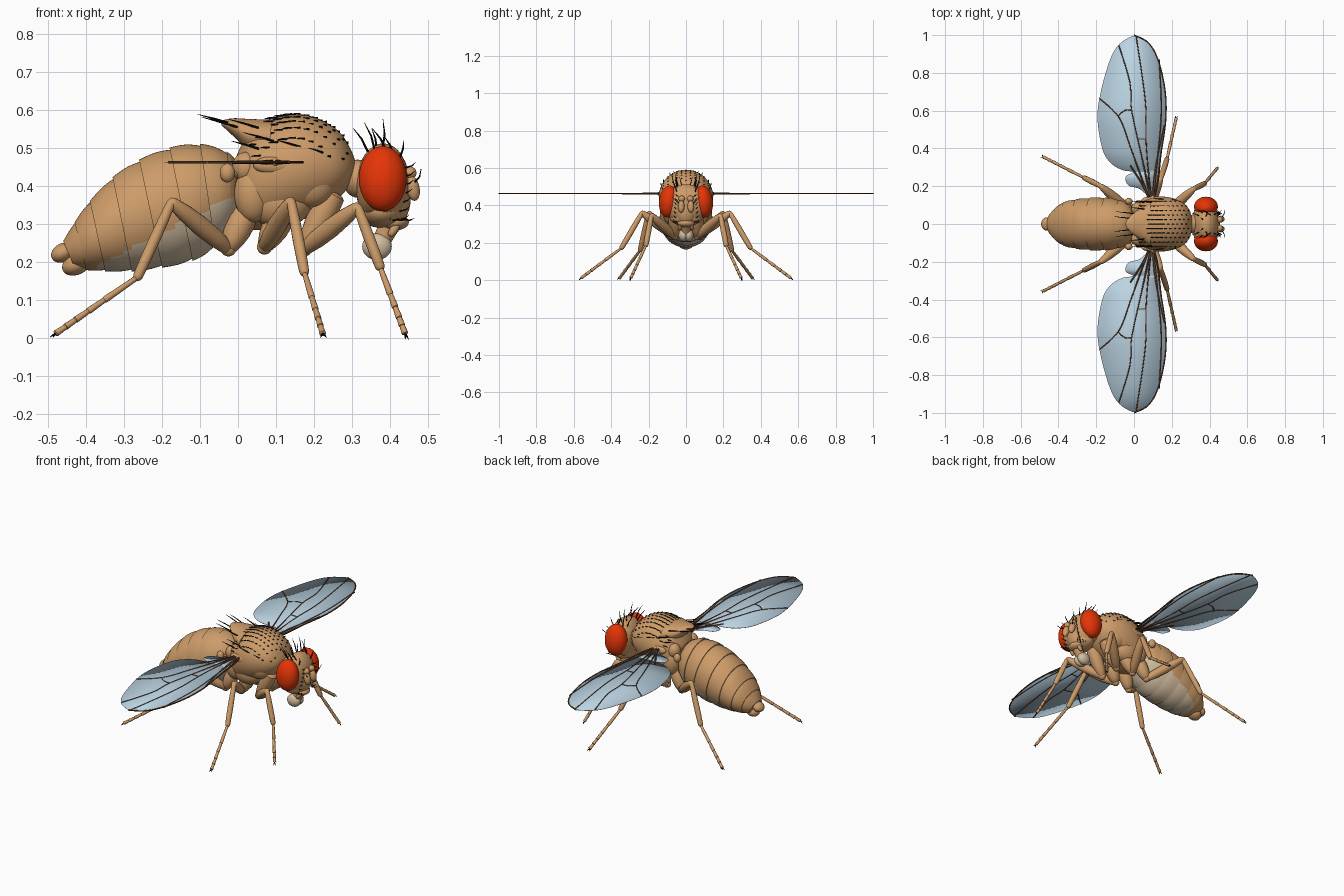
import bpy, bmesh, math, random
from mathutils import Vector, Matrix, Euler
from mathutils.bvhtree import BVHTree

random.seed(4)
if "Cube" in bpy.data.objects:
    bpy.data.objects.remove(bpy.data.objects["Cube"])


def material(name, rgb, rough=0.6):
    m = bpy.data.materials.new(name)
    m.use_nodes = True
    m.diffuse_color = (*rgb, 1)
    node = m.node_tree.nodes["Principled BSDF"]
    node.inputs["Base Color"].default_value = (*rgb, 1)
    node.inputs["Roughness"].default_value = rough
    return m


TAN = material("tan_body", (0.61, 0.33, 0.14))
CREAM = material("cream_belly", (0.66, 0.52, 0.36))
RED = material("red_eye", (0.78, 0.035, 0.002))
WING = material("pale_blue_wing", (0.50, 0.66, 0.77))
VEIN = material("brown_vein", (0.11, 0.045, 0.02))
BLACK = material("black_bristle", (0.006, 0.005, 0.005))
SIDES = ((1, "back"), (-1, "front"))


def finish(bm, name, mats, rule=None, angle=40):
    """Turn a bmesh into a smooth-shaded object."""
    bmesh.ops.recalc_face_normals(bm, faces=bm.faces)
    if rule:
        for f in bm.faces:
            f.material_index = rule(f.calc_center_median())
    me = bpy.data.meshes.new(name)
    bm.to_mesh(me)
    bm.free()
    for m in mats:
        me.materials.append(m)
    me.shade_smooth()
    me.set_sharp_from_angle(angle=math.radians(angle))
    ob = bpy.data.objects.new(name, me)
    bpy.context.scene.collection.objects.link(ob)
    return ob


def spline(pts, n):
    """Catmull-Rom curve through points of any dimension."""
    p = [Vector(q) for q in pts]
    p = [p[0]] + p + [p[-1]]
    out = []
    for a, b, c, d in zip(p, p[1:], p[2:], p[3:]):
        for i in range(n):
            t = i / n
            out.append((b * 2 + (c - a) * t + (a * 2 - b * 5 + c * 4 - d) * t * t
                        + (b * 3 - a - c * 3 + d) * t ** 3) * 0.5)
    return out + [p[-1]]


def loft(bm, rings):
    """Skin a list of point rings and cap both ends."""
    vs = [[bm.verts.new(p) for p in r] for r in rings]
    n = len(vs[0])
    for a, b in zip(vs, vs[1:]):
        for i in range(n):
            j = (i + 1) % n
            bm.faces.new((a[i], a[j], b[j], b[i]))
    bm.faces.new(vs[0])
    bm.faces.new(vs[-1])


def body_ring(s, scale=1, n=64):
    """Ellipse from a section: top x, top z, bottom x, bottom z, half width."""
    top, bot = Vector((s[0], 0, s[1])), Vector((s[2], 0, s[3]))
    mid, half = (top + bot) / 2, (top - bot) / 2 * scale
    turn = [2 * math.pi * i / n for i in range(n)]
    return [mid + half * math.cos(a) + Vector((0, s[4] * scale * math.sin(a), 0)) for a in turn]


def tube(bm, pts, radii, n=8):
    """Round tube with its own radius at each point."""
    pts = [Vector(p) for p in pts]
    q, last, rings = None, None, []
    for i, p in enumerate(pts):
        t = (pts[min(i + 1, len(pts) - 1)] - pts[max(i - 1, 0)]).normalized()
        q = t.to_track_quat('Z', 'Y') if q is None else last.rotation_difference(t) @ q
        last = t
        rings.append([p + q @ Vector((math.cos(a), math.sin(a), 0)) * radii[i]
                      for a in (2 * math.pi * k / n for k in range(n))])
    loft(bm, rings)


def segment(bm, a, b, r0, rm, r1, n=14):
    """Limb segment with rounded ends and a swollen middle."""
    a, b = Vector(a), Vector(b)
    stops = ((-.04, .35), (-.02, .8), (.02, 1), (.25, 1), (.5, 1), (.75, 1), (.98, 1), (1.02, .8), (1.04, .35))
    prof = [(1 - t) ** 2 * r0 + t * t * r1 + 2 * t * (1 - t) * (2 * rm - (r0 + r1) / 2) for t, _ in stops]
    tube(bm, [a.lerp(b, t) for t, _ in stops], [r * k for r, (_, k) in zip(prof, stops)], n)


def ball(bm, loc, size, rot=(0, 0, 0), n=32):
    m = Matrix.LocRotScale(Vector(loc), Euler([math.radians(r) for r in rot]), Vector(size))
    bmesh.ops.create_uvsphere(bm, u_segments=n, v_segments=n // 2, radius=1, matrix=m)


def bristle(bm, base, direction, length, bend=(-0.3, 0, 0), r=0.003):
    base, d = Vector(base), Vector(direction).normalized()
    mid = base + d * length * 0.5
    end = mid + (d + Vector(bend)).normalized() * length * 0.5
    tube(bm, [base - d * 0.005, mid, end], [r, r * 0.8, r * 0.2], 5)


# Abdomen: overlapping plates, cream underneath
sections = [Vector(s) for s in (
    (.0, .46, .01, .33, .05), (-.03, .49, -.01, .29, .10), (-.10, .51, -.06, .24, .127),
    (-.18, .50, -.12, .205, .138), (-.26, .468, -.20, .187, .138), (-.33, .422, -.28, .177, .13),
    (-.39, .36, -.35, .177, .115), (-.43, .305, -.40, .18, .085), (-.46, .255, -.43, .185, .05))]
fine = spline(sections, 6)
rings = []
for k in range(len(sections) - 1):
    for i in range(7):
        swell = 0.972 + 0.04 * math.sin(min(i / 4, 1) * math.pi / 2)
        rings.append(body_ring(fine[k * 6 + i], swell))
bm = bmesh.new()
loft(bm, rings)
finish(bm, "abdomen", [TAN, CREAM], lambda c: int(c.z < 0.38 + 0.51 * c.x and c.x > -0.37))
bm = bmesh.new()
ball(bm, (-.462, 0, .225), (.032, .035, .024), (0, -30, 0))
ball(bm, (-.425, 0, .195), (.04, .04, .028), (0, -25, 0))
finish(bm, "abdomen_tip", [TAN])

# Thorax with tapering rear shield, side plates and neck
bm = bmesh.new()
loft(bm, [body_ring(s) for s in spline((
    (-.01, .46, .0, .36, .05), (.005, .50, .0, .30, .09), (.04, .555, .04, .285, .123),
    (.10, .582, .09, .29, .142), (.16, .59, .15, .305, .145), (.22, .574, .2, .325, .135),
    (.27, .54, .25, .355, .112), (.30, .49, .285, .39, .075), (.31, .46, .30, .42, .03)), 6)])
skin = BVHTree.FromBMesh(bm)
finish(bm, "thorax", [TAN])
bm = bmesh.new()
loft(bm, [body_ring(s) for s in spline((
    (-.045, .567, -.043, .56, .008), (-.035, .575, -.03, .548, .03), (-.01, .579, .0, .52, .056),
    (.03, .577, .03, .49, .08), (.09, .575, .08, .48, .11)), 6)])
finish(bm, "rear_shield", [TAN])
bm = bmesh.new()
ball(bm, (.315, 0, .42), (.04, .05, .05))
finish(bm, "neck", [TAN])
for s, side in SIDES:
    bm = bmesh.new()
    for loc, size in (((.11, .065, .36), (.085, .058, .07)), ((.19, .08, .41), (.065, .045, .065)),
                      ((.04, .08, .38), (.05, .045, .075)), ((.10, .125, .455), (.06, .022, .025)),
                      ((.02, .08, .45), (.035, .035, .04))):
        ball(bm, (loc[0], loc[1] * s, loc[2]), size)
    finish(bm, "side_plates_" + side, [TAN])
    bm = bmesh.new()
    segment(bm, (.0, s * .09, .43), (-.025, s * .115, .435), .008, .007, .008)
    ball(bm, (-.028, s * .12, .435), (.02, .018, .025))
    finish(bm, "balancer_" + side, [TAN])

# Head, eyes, feelers and mouth
bm = bmesh.new()
ball(bm, (.382, 0, .405), (.07, .118, .108))
ball(bm, (.352, 0, .40), (.042, .122, .088))
ball(bm, (.378, 0, .335), (.06, .088, .045))
ball(bm, (.40, 0, .37), (.055, .06, .082))
ball(bm, (.41, 0, .305), (.04, .045, .022))
finish(bm, "head", [TAN])
bm = bmesh.new()
segment(bm, (.40, 0, .30), (.375, 0, .25), .03, .026, .025)
finish(bm, "mouth_tube", [TAN])
bm = bmesh.new()
for s, side in SIDES:
    ball(bm, (.366, s * .014, .241), (.039, .026, .035))
finish(bm, "mouth_pads", [CREAM])
for s, side in SIDES:
    bm = bmesh.new()
    ball(bm, (.381, s * .092, .42), (.063, .052, .086), (s * 6, 0, 0), 40)
    finish(bm, "eye_" + side, [RED])
    bm = bmesh.new()
    ball(bm, (.452, s * .023, .435), (.018, .017, .017))
    ball(bm, (.46, s * .026, .395), (.018, .018, .034), (0, -12, 0))
    segment(bm, (.42, s * .03, .30), (.40, s * .035, .27), .009, .011, .007)
    finish(bm, "feeler_" + side, [TAN])

# Legs: hip, ring joint, thigh, shin, foot
LEGS = {
    "fore": ((.25, .055, .38), (.175, .06, .235), (.315, .185, .345), (.375, .215, .185), (.44, .295, .012)),
    "mid": ((.12, .06, .33), (.07, .07, .24), (.14, .235, .36), (.175, .345, .172), (.223, .56, .012)),
    "hind": ((.02, .06, .33), (-.025, .075, .235), (-.175, .20, .358), (-.265, .245, .16), (-.48, .355, .012))}
for part, joints in LEGS.items():
    for s, side in SIDES:
        hip, ring, knee, ankle, foot = [Vector((x, y * s, z)) for x, y, z in joints]
        bm = bmesh.new()
        segment(bm, hip, ring, .034, .036, .02)
        ball(bm, ring, (.02, .02, .02))
        segment(bm, ring, knee, .018, .026, .015)
        segment(bm, knee, ankle, .012, .015, .013)
        cuts = (0, .4, .6, .76, .88, 1)
        for a, b in zip(cuts, cuts[1:]):
            segment(bm, ankle.lerp(foot, a), ankle.lerp(foot, b), .007, .008, .009, 10)
        finish(bm, f"{part}_leg_{side}", [TAN])
        bm = bmesh.new()
        out = (foot - ankle).normalized()
        for w in (-1, 1):
            bristle(bm, foot, out + out.cross(Vector((0, 0, 1))) * w * .7, .018, (0, 0, -.3), .003)
        finish(bm, f"{part}_claws_{side}", [BLACK])

# Wings: thin blade spanned between its two edges, with raised veins
LEAD = ((.105, .14), (.125, .22), (.142, .365), (.168, .55), (.164, .71), (.127, .87), (.075, .96), (0, 1))
TRAIL = ((0, 1), (-.075, .955), (-.127, .87), (-.178, .69), (-.193, .55), (-.165, .39), (-.12, .32),
         (-.06, .285), (-.005, .275), (-.045, .25), (-.03, .205), (.03, .185), (.08, .14))
VEINS = (((.10, .13), (.125, .35), (.145, .6), (.133, .87)), ((.09, .13), (.065, .42), (.06, .65), (.012, .99)),
         ((.09, .13), (.04, .36), (-.012, .6), (-.022, .75), (-.08, .945)),
         ((.08, .13), (-.02, .41), (-.08, .565), (-.183, .665)), ((-.083, .575), (-.05, .6), (-.014, .605)),
         ((.02, .45), (.063, .45)), ((.08, .13), (.05, .2), (-.02, .31)), ((.1, .13), (.115, .3), (.16, .52)))
Z = 0.463
lead_edge = spline(LEAD, 30)
for s, side in SIDES:
    bm = bmesh.new()
    ribs = []
    for t in spline(TRAIL, 6)[1:]:
        f = min(lead_edge, key=lambda p: abs(p.y - t.y))
        ribs.append([(p.x, p.y * s, Z + h) for p, h in ((f, .001), (t, .001), (t, -.001), (f, -.001))])
    loft(bm, ribs)
    finish(bm, "wing_" + side, [WING], angle=180)
    bm = bmesh.new()
    for line in VEINS + (LEAD,):
        path = [(p.x, p.y * s, Z) for p in spline(line, 6)]
        tube(bm, path, [max(.0034, .0065 - .012 * (abs(p[1]) - .13)) for p in path], 6)
    finish(bm, "wing_veins_" + side, [VEIN])
    bm = bmesh.new()
    segment(bm, (.09, s * .11, Z), (.10, s * .15, Z), .02, .014, .008)
    finish(bm, "wing_root_" + side, [TAN])

# Bristles on the back, in rows
bm = bmesh.new()
for row in range(-5, 6):
    for i in range(11):
        x = .045 + i * .023 + (row % 2) * .011
        y = row * .024
        hit, normal, _, _ = skin.ray_cast(Vector((x, y, 1)), Vector((0, 0, -1)))
        if hit and hit.z > .47:
            bristle(bm, hit, normal + Vector((-.35, 0, 0)), random.uniform(.02, .026), (-1.3, 0, -.3), .003)
for s, side in SIDES:
    for x, y, z, length in ((-.02, .03, .565, .09), (.0, .055, .555, .10), (.05, .08, .555, .08),
                            (.09, .115, .52, .08), (.16, .13, .505, .06), (.22, .125, .49, .06), (.05, .115, .5, .07)):
        bristle(bm, (x, y * s, z), (-1, s * .12, .3), length, (-.2, 0, .02), .0034)
finish(bm, "back_bristles", [BLACK])

# Bristles on the crown and face
bm = bmesh.new()
for s, side in SIDES:
    for x, y, dx, length in ((.34, .045, -.5, .07), (.36, .06, -.25, .08), (.38, .04, .15, .085), (.39, .06, -.5, .07),
                             (.41, .045, -.4, .06), (.425, .05, .4, .05), (.365, .02, -.1, .06)):
        bristle(bm, (x, y * s, .495 - max(x - .39, 0) * .6), (dx, s * .25, 1), length, (-.25, 0, 0), .0032)
    for i in range(7):
        bristle(bm, (.445 - .003 * i, s * (.045 + .002 * i), .45 - .023 * i), (1, s * .5, .3), .03, (0, 0, .5), .0022)
    for i in range(5):
        bristle(bm, (.44 - .02 * i, s * .05, .312), (.7, s * .7, -.1), .035, (0, 0, .4), .0025)
    tube(bm, [(.465, s * .035, .41), (.478, s * .055, .425), (.482, s * .075, .445)], [.003, .002, .001], 5)
finish(bm, "head_bristles", [BLACK])
